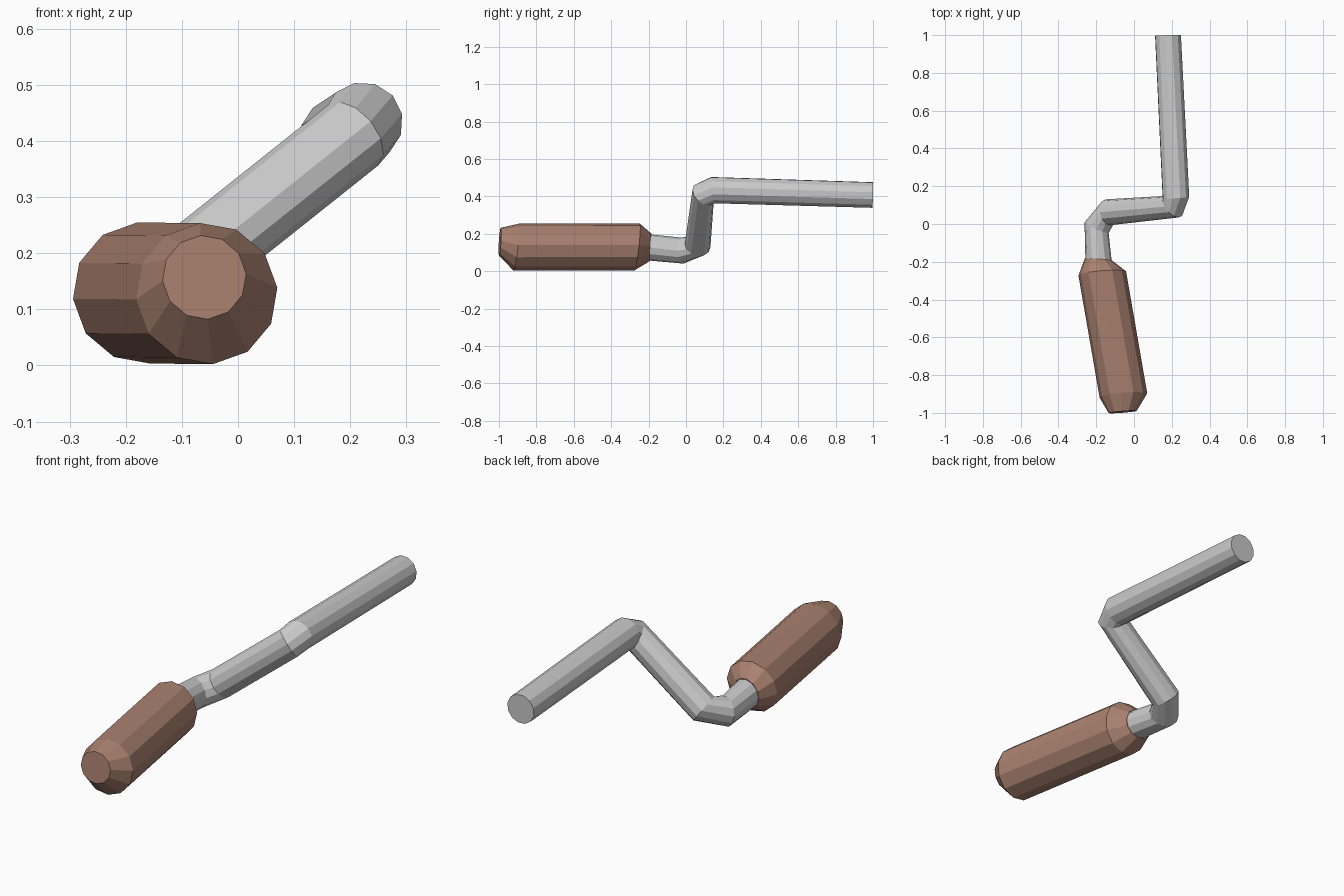
import bpy, bmesh, math
from mathutils import Vector

if "Cube" in bpy.data.objects:
    bpy.data.objects.remove(bpy.data.objects["Cube"])

SIDES = 12


def sweep(name, rings, spin=0.0, color=None):
    """Skin a tube through rings of (centre, normal, radius), without twist."""
    bm = bmesh.new()
    u = Vector((1, 0, 0))
    n_prev = None
    loops = []
    for centre, normal, radius in rings:
        c, n = Vector(centre), Vector(normal).normalized()
        if n_prev is not None:
            u = n_prev.rotation_difference(n) @ u
        u = (u - n * u.dot(n)).normalized()
        v = u.cross(n)
        n_prev = n
        loops.append([
            bm.verts.new(c + radius * (math.cos(a) * u + math.sin(a) * v))
            for a in (spin + 2 * math.pi * i / SIDES for i in range(SIDES))])
    for a, b in zip(loops, loops[1:]):
        for i in range(SIDES):
            j = (i + 1) % SIDES
            bm.faces.new((a[i], a[j], b[j], b[i]))
    bm.faces.new(loops[0])
    bm.faces.new(loops[-1])
    bmesh.ops.recalc_face_normals(bm, faces=bm.faces)
    mesh = bpy.data.meshes.new(name)
    bm.to_mesh(mesh)
    bm.free()
    ob = bpy.data.objects.new(name, mesh)
    bpy.context.collection.objects.link(ob)
    if color:
        mat = bpy.data.materials.new(name + "_material")
        mat.diffuse_color = color
        mat.use_nodes = True
        mat.node_tree.nodes["Principled BSDF"].inputs["Base Color"].default_value = mat.diffuse_color
        mesh.materials.append(mat)
    return ob


# Wooden grip with tapered ends
sweep("grip", [
    ((-0.06, -0.995, 0.157), (-0.08, 1, -0.06), 0.075),
    ((-0.056, -0.908, 0.128), (-0.08, 1, -0.12), 0.127),
    ((-0.168, -0.262, 0.129), (-0.08, 1, -0.12), 0.127),
    ((-0.188, -0.188, 0.127), (0.08, 1, -0.05), 0.073),
], spin=math.radians(5), color=(0.40, 0.22, 0.16, 1))

# Bent metal crank rod
sweep("crank_rod", [
    ((-0.187, -0.21, 0.128), (-0.06, 1, -0.08), 0.070),
    ((-0.198, -0.02, 0.110), (0.45, 1, 0.11), 0.070),
    ((-0.138, 0.062, 0.137), (0.78, 0.20, 0.60), 0.070),
    ((0.205, 0.092, 0.410), (0.60, 0.55, 0.50), 0.070),
    ((0.222, 0.142, 0.433), (-0.05, 1, 0.08), 0.072),
    ((0.180, 0.998, 0.407), (-0.03, 1, -0.03), 0.070),
])
